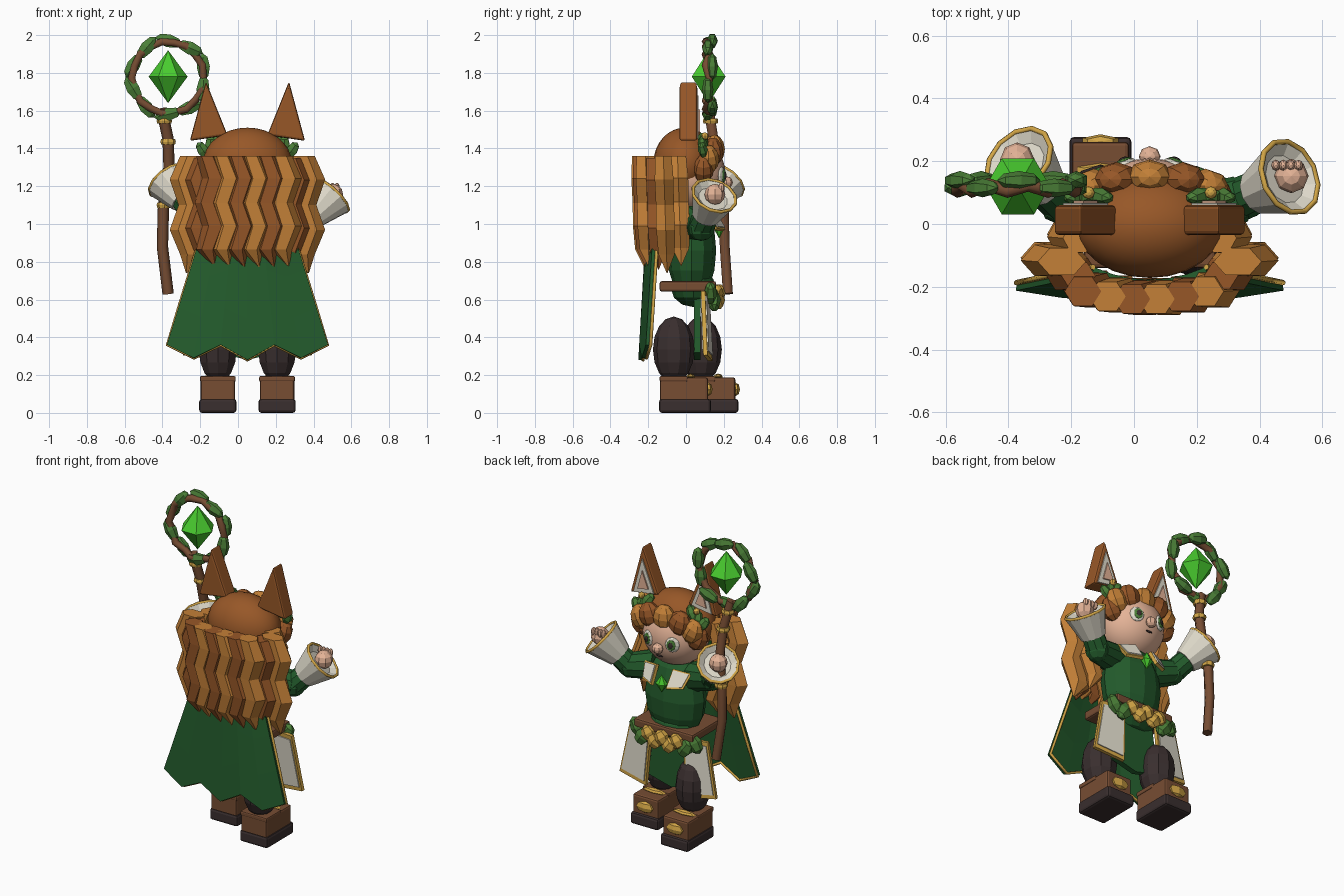
import bpy, bmesh, math
from mathutils import Vector, Matrix

if "Cube" in bpy.data.objects:
    bpy.data.objects.remove(bpy.data.objects["Cube"], do_unlink=True)

CX = 0.05  # centre line of the body
SIDES = ((-1, "right"), (1, "left"))


def material(name, r, g, b):
    m = bpy.data.materials.new(name)
    m.use_nodes = True
    col = [(c / 255) ** 2.2 for c in (r, g, b)] + [1]
    m.diffuse_color = col
    m.node_tree.nodes["Principled BSDF"].inputs["Base Color"].default_value = col
    return m


HAIR = material("auburn hair", 150, 88, 44)
LIGHT = material("ginger hair", 194, 127, 58)
CLOTH = material("forest cloth", 40, 92, 48)
LEAF = material("leaf green", 76, 126, 58)
GEM = material("crystal green", 74, 202, 50)
WOOD = material("brown leather and wood", 118, 78, 54)
DARK = material("dark trousers", 60, 50, 50)
CREAM = material("cream linen", 224, 219, 203)
GOLD = material("gold trim", 209, 164, 72)
SKIN = material("skin", 228, 178, 150)


def finish(name, bm, mat, loc=(0, 0, 0), rot=(0, 0, 0), scale=(1, 1, 1), smooth=False, bevel=0):
    bmesh.ops.recalc_face_normals(bm, faces=bm.faces)
    me = bpy.data.meshes.new(name)
    bm.to_mesh(me)
    bm.free()
    me.materials.append(mat)
    me.polygons.foreach_set("use_smooth", [smooth] * len(me.polygons))
    ob = bpy.data.objects.new(name, me)
    bpy.context.collection.objects.link(ob)
    ob.location, ob.rotation_euler, ob.scale = loc, rot, scale
    if bevel:
        mod = ob.modifiers.new("bevel", "BEVEL")
        mod.width, mod.segments = bevel, 2
    return ob


def blob(name, mat, loc, size, rot=(0, 0, 0), u=8, v=6, smooth=False):
    bm = bmesh.new()
    bmesh.ops.create_uvsphere(bm, u_segments=u, v_segments=v, radius=1)
    return finish(name, bm, mat, loc, rot, size, smooth)


def box(name, mat, loc, size, bevel=0.012):
    bm = bmesh.new()
    bmesh.ops.create_cube(bm, size=1, matrix=Matrix.Diagonal((*size, 1)))
    return finish(name, bm, mat, loc, bevel=bevel)


def prism(name, mat, pts, depth, loc, rot=(0, 0, 0), scale=1, bevel=0):
    """Outline in x and z, thickened along y."""
    bm = bmesh.new()
    f = bm.faces.new([bm.verts.new((x * scale, -depth / 2, z * scale)) for x, z in pts])
    ext = bmesh.ops.extrude_face_region(bm, geom=[f])["geom"]
    bmesh.ops.translate(bm, vec=(0, depth, 0), verts=[e for e in ext if isinstance(e, bmesh.types.BMVert)])
    return finish(name, bm, mat, loc, rot, bevel=bevel)


def lathe(name, mat, start, end, profile, n=10):
    """Rings of (distance fraction, radius) around the line from start to end."""
    a, d = Vector(start), Vector(end) - Vector(start)
    q = d.to_track_quat("Z", "Y")
    bm = bmesh.new()
    rings = [[bm.verts.new(a + d * t + q @ Vector((r * math.cos(k * math.tau / n), r * math.sin(k * math.tau / n), 0)))
              for k in range(n)] for t, r in profile]
    for p, s in zip(rings, rings[1:]):
        for k in range(n):
            bm.faces.new((p[k], p[(k + 1) % n], s[(k + 1) % n], s[k]))
    bm.faces.new(rings[0])
    bm.faces.new(rings[-1])
    return finish(name, bm, mat)


def tube(name, mat, pts, radius, closed=False):
    cu = bpy.data.curves.new(name, "CURVE")
    cu.dimensions, cu.bevel_depth, cu.bevel_resolution, cu.use_fill_caps = "3D", radius, 1, True
    sp = cu.splines.new("POLY")
    sp.points.add(len(pts) - 1)
    for p, co in zip(sp.points, pts):
        p.co = (*co, 1)
    sp.use_cyclic_u = closed
    cu.materials.append(mat)
    bpy.context.collection.objects.link(bpy.data.objects.new(name, cu))


# Torso, belt, tunic flap and garland
blob("torso", CLOTH, (CX, 0.03, 0.86), (0.2, 0.13, 0.28), u=12, v=8)
blob("tunic_hips", CLOTH, (CX, 0.04, 0.66), (0.17, 0.12, 0.1), u=12)
box("belt", WOOD, (CX, 0.01, 0.67), (0.42, 0.3, 0.055))
prism("tunic_flap", CLOTH, [(-0.12, 0.18), (0.12, 0.18), (0.16, -0.15), (0, -0.19), (-0.16, -0.15)], 0.035, (CX, 0.06, 0.47))
for i in range(9):
    u = (i - 4) / 4
    end = abs(u) > 0.6
    blob(f"belt_garland_{i}", LEAF if end else GOLD, (CX + 0.2 * u, 0.175 - 0.045 * u * u, 0.615 + 0.018 * (-1) ** i),
         (0.05, 0.035, 0.068 if end else 0.05), (0, 0.6 * (-1) ** i, 0), u=6, v=4)

# Cape: a flaring sheet with a pointed hem
HEM = [0.36, 0.29, 0.36, 0.28, 0.36, 0.29, 0.36]


def cape_point(c, t, shift=0):
    u = c / 3 - 1
    return Vector((CX + u * (0.18 + 0.245 * t), -0.19 - t * (0.05 - 0.04 * u * u) + 0.04 * u * u * (1 - t) + shift,
                   1.15 + (HEM[c] - 1.15) * t))


bm = bmesh.new()
grid = [[bm.verts.new(cape_point(c, r / 4)) for c in range(7)] for r in range(5)]
for r in range(4):
    for c in range(6):
        bm.faces.new((grid[r][c], grid[r][c + 1], grid[r + 1][c + 1], grid[r + 1][c]))
cape = finish("cape", bm, CLOTH)
sol = cape.modifiers.new("thickness", "SOLIDIFY")
sol.thickness, sol.offset = 0.025, 0
tube("cape_trim", GOLD, [cape_point(0, r / 4, 0.013) for r in range(4)] + [cape_point(c, 1, 0.013) for c in range(7)]
     + [cape_point(6, r / 4, 0.013) for r in (3, 2, 1, 0)], 0.009)

# Head
blob("face", SKIN, (CX, 0.025, 1.26), (0.205, 0.185, 0.2), u=24, v=16, smooth=True)
blob("hair_cap", HAIR, (CX, -0.005, 1.325), (0.234, 0.167, 0.185), u=24, v=16, smooth=True)
blob("nose", SKIN, (CX, 0.215, 1.22), (0.035, 0.033, 0.032))
blob("mouth", DARK, (CX, 0.196, 1.165), (0.025, 0.006, 0.006))
EAR = [(-0.1, -0.155), (0.1, -0.125), (-0.015, 0.16)]
for s, side in SIDES:
    ex = CX + s * 0.085
    for part, mat, y, w, d, h in (("eye_white", CREAM, 0.188, 0.043, 0.016, 0.048), ("iris", LEAF, 0.2, 0.028, 0.009, 0.034),
                                  ("pupil", DARK, 0.207, 0.015, 0.006, 0.02)):
        blob(f"{side}_{part}", mat, (ex, y, 1.255), (w, d, h), (0, 0, -s * 0.4), u=12)
    # Pointed ears with lining, leaves and a bead at the base
    ear = [(-s * x, z) for x, z in EAR]
    ec = (CX + s * 0.205, 0.0125, 1.595)
    prism(f"{side}_ear", HAIR, ear, 0.095, ec, bevel=0.012)
    for part, mat, k, y, z in (("lining", CREAM, 0.72, 0.061, -0.03), ("inner", SKIN, 0.38, 0.069, -0.05)):
        prism(f"{side}_ear_{part}", mat, ear, 0.012, (ec[0], y, ec[2] + z), scale=k)
    for k in range(3):
        blob(f"{side}_ear_leaf_{k}", LEAF, (CX + s * (0.235 - 0.04 * k), 0.09, 1.39 + 0.025 * k), (0.034, 0.026, 0.052),
             (0.2, s * (0.6 - 0.6 * k), 0), u=6, v=4)
    blob(f"{side}_hair_bead", GOLD, (CX + s * 0.195, 0.1, 1.465), (0.02, 0.02, 0.02))

# Curly fringe
for i in range(7):
    a = math.pi * (i / 6 * 1.1 - 0.05)
    blob(f"fringe_curl_{i}", (HAIR, LIGHT)[i % 2],
         (CX - 0.195 * math.cos(a), 0.1 + 0.05 * math.sin(a), 1.305 + 0.09 * math.sin(a)),
         (0.072, 0.056, 0.078), (0, math.cos(a) * -0.5, 0))


# Long wavy locks
def lock(name, mat, x, y, top, bottom, rx, ry, s):
    bm = bmesh.new()
    rings = []
    for i, (t, k) in enumerate(((0, 0.9), (0.2, 1.05), (0.42, 1), (0.63, 1.05), (0.84, 0.9), (1, 0.04))):
        mx = x + s * (0.024 if i % 2 else -0.018)
        rings.append([bm.verts.new((mx + rx * k * math.cos(a * math.tau / 6), y + ry * k * math.sin(a * math.tau / 6) + 0.02 * t,
                                    top + (bottom - top) * t)) for a in range(6)])
    for p, q in zip(rings, rings[1:]):
        for a in range(6):
            bm.faces.new((p[a], p[(a + 1) % 6], q[(a + 1) % 6], q[a]))
    bm.faces.new(rings[0])
    bm.faces.new(rings[-1])
    finish(name, bm, mat)


for i in range(6):
    u = (i - 2.5) / 2.5
    lock(f"back_lock_{i}", (HAIR, LIGHT)[i % 2], CX + 0.195 * u, -0.24 + 0.025 * u * u, 1.36, 0.77, 0.065, 0.06, 1)
for s, side in SIDES:
    lock(f"{side}_outer_lock", LIGHT, CX + s * 0.298, -0.12, 1.36, 0.74, 0.085, 0.055, s)
    lock(f"{side}_side_lock", HAIR, CX + s * 0.245, -0.165, 1.35, 0.76, 0.06, 0.055, s)
    lock(f"{side}_front_lock", LIGHT, CX + s * 0.245, -0.045, 1.36, 0.78, 0.055, 0.058, s)

    # Hanging panels, linen on both faces
    quad = [(s * x, z) for x, z in ((-0.1, 0.18), (0.06, 0.18), (0.125, -0.16), (-0.08, -0.19))]
    pc, pr = Vector((CX + s * 0.215, 0.108, 0.465)), (0.06, 0, -s * 0.12)
    prism(f"{side}_panel_trim", GOLD, quad, 0.022, pc, pr)
    prism(f"{side}_panel", CREAM, quad, 0.034, pc, pr, 0.86)

    # Collar plates slanting towards the gem
    flap = [(s * x, z) for x, z in ((-0.045, 0.055), (0.07, 0.05), (0.04, -0.05), (-0.06, -0.07))]
    cc, cr = Vector((CX + s * 0.1, 0.147, 1.02)), (0.5, s * 0.12, -s * 0.35)
    prism(f"{side}_collar_trim", GOLD, flap, 0.02, cc, cr)
    prism(f"{side}_collar", CREAM, flap, 0.02, cc + Vector((0, 0.007, 0.004)), cr, 0.84)

    # Legs and boots, one step apart
    lx = CX + s * 0.157
    ly = -0.005 if s > 0 else 0.14
    blob(f"{side}_leg", DARK, (lx, ly - 0.06, 0.335), (0.105, 0.11, 0.175), u=10, v=8)
    box(f"{side}_sole", DARK, (lx, ly, 0.037), (0.197, 0.275, 0.074), 0.015)
    box(f"{side}_boot", WOOD, (lx, ly - 0.006, 0.125), (0.182, 0.255, 0.125))
    box(f"{side}_boot_cuff", WOOD, (lx, ly - 0.06, 0.18), (0.19, 0.15, 0.03), 0.008)
    blob(f"{side}_toe_ornament", GOLD, (lx, ly + 0.122, 0.125), (0.066, 0.024, 0.036), u=6, v=4)
    blob(f"{side}_boot_strap", GOLD, (lx, ly + 0.03, 0.192), (0.085, 0.024, 0.016), u=6, v=4)
blob("chest_gem", GEM, (CX, 0.175, 0.98), (0.038, 0.03, 0.057), u=6, v=2)

# Arms with flared cuffs
for side, shoulder, elbow, mouth in (("left", (0.19, 0.03, 1.01), (0.34, 0.08, 0.985), (0.495, 0.15, 1.15)),
                                     ("right", (-0.09, 0.03, 1.01), (-0.23, 0.07, 1.05), (-0.367, 0.2, 1.23))):
    e, m = Vector(elbow), Vector(mouth)
    d = (m - e).normalized()
    lathe(f"{side}_upper_sleeve", CLOTH, shoulder, elbow, [(0, 0.09), (1, 0.075)])
    blob(f"{side}_elbow", CLOTH, elbow, (0.075, 0.075, 0.075))
    lathe(f"{side}_forearm", CLOTH, e, m, [(0, 0.07), (0.6, 0.066)])
    lathe(f"{side}_cuff", CREAM, m - d * 0.155, m, [(0, 0.075), (1, 0.126), (1, 0.112), (0.85, 0.08)], 12)
    q = d.to_track_quat("Z", "Y")
    tube(f"{side}_cuff_trim", GOLD, [m + q @ Vector((0.12 * math.cos(k * math.tau / 12), 0.12 * math.sin(k * math.tau / 12), 0))
                                     for k in range(12)], 0.009, True)
    blob(f"{side}_hand", SKIN, m + d * 0.01, (0.055, 0.055, 0.055))
for k in range(4):
    blob(f"left_finger_{k}", SKIN, (0.452 + 0.024 * k, 0.187, 1.192), (0.015, 0.018, 0.026))

# Staff
tube("staff_shaft", WOOD, [(-0.37, 0.222, 0.63), (-0.4, 0.205, 0.88), (-0.395, 0.2, 1.08), (-0.365, 0.175, 1.3),
                           (-0.37, 0.145, 1.45), (-0.405, 0.12, 1.61)], 0.03)
for i, (x, y, z) in enumerate(((-0.37, 0.15, 1.435), (-0.39, 0.13, 1.545), (-0.39, 0.2, 1.1))):
    lathe(f"staff_band_{i}", GOLD, (x, y, z - 0.014), (x, y, z + 0.014), [(0, 0.037), (0.5, 0.041), (1, 0.037)], 8)
RC = Vector((-0.37, 0.115, 1.775))
tube("staff_ring", WOOD, [RC + Vector((r * math.cos(k * math.tau / 18), 0.01 * (-1) ** k, r * math.sin(k * math.tau / 18)))
                          for k in range(18) for r in [0.187 + 0.006 * (k % 2)]], 0.022, True)
for k in range(10):
    a = k * math.tau / 10 + 0.3
    blob(f"ring_leaf_{k}", LEAF, RC + Vector((0.195 * math.cos(a), 0.012 * (1 + (-1) ** k), 0.195 * math.sin(a))),
         (0.04, 0.03, 0.072), (0, -a + 0.25 * (-1) ** k, 0), u=6, v=4)
blob("staff_crystal", GEM, RC + Vector((0, 0.005, 0.005)), (0.103, 0.103, 0.14), (0, 0, math.pi / 6), u=6, v=2)
